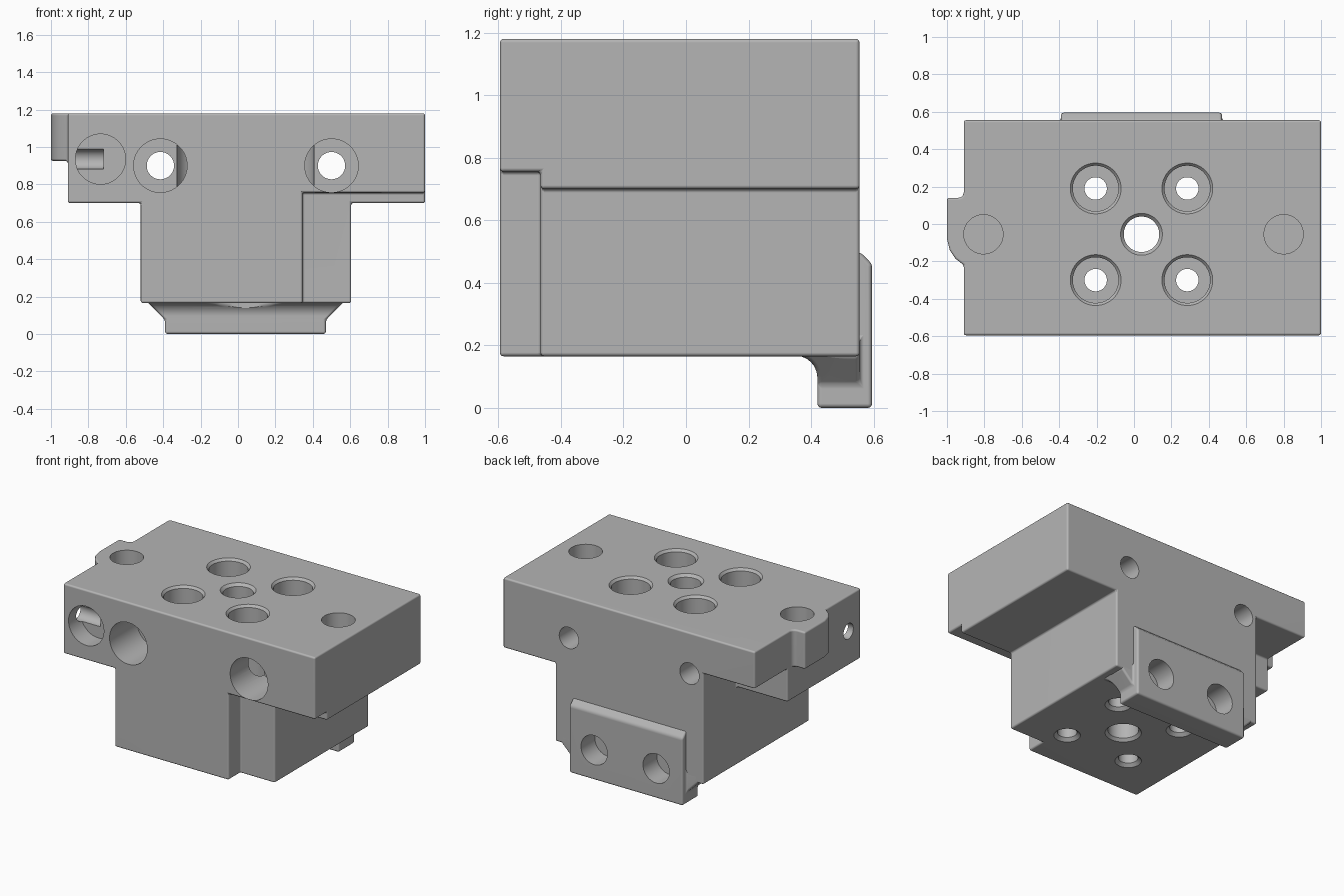
import bpy, bmesh, math
from mathutils import Vector

if "Cube" in bpy.data.objects:
    bpy.data.objects.remove(bpy.data.objects["Cube"], do_unlink=True)

steel = bpy.data.materials.new("grey_steel")
steel.use_nodes = True
GREY = (0.46, 0.46, 0.46, 1)
steel.diffuse_color = GREY
steel.node_tree.nodes["Principled BSDF"].inputs["Base Color"].default_value = GREY


def finish(bm, name):
    bmesh.ops.recalc_face_normals(bm, faces=bm.faces)
    mesh = bpy.data.meshes.new(name)
    bm.to_mesh(mesh)
    bm.free()
    mesh.materials.append(steel)
    obj = bpy.data.objects.new(name, mesh)
    bpy.context.collection.objects.link(obj)
    return obj


def prism(name, pts, axis, a, b):
    """Extrude a 2D outline along an axis from a to b."""
    place = {"x": lambda u, v, w: (w, u, v),
             "y": lambda u, v, w: (u, w, v),
             "z": lambda u, v, w: (u, v, w)}[axis]
    bm = bmesh.new()
    lo = [bm.verts.new(place(u, v, a)) for u, v in pts]
    hi = [bm.verts.new(place(u, v, b)) for u, v in pts]
    bm.faces.new(lo)
    bm.faces.new(hi)
    for i in range(len(pts)):
        j = (i + 1) % len(pts)
        bm.faces.new((lo[i], lo[j], hi[j], hi[i]))
    return finish(bm, name)


def box(name, x, y, z):
    return prism(name, [(x[0], y[0]), (x[1], y[0]), (x[1], y[1]), (x[0], y[1])], "z", *z)


def bore(start, direction, profile, segments=48):
    """Turned cutter: profile holds (radius, depth) pairs along the direction."""
    turn = Vector((0, 0, 1)).rotation_difference(Vector(direction))
    bm = bmesh.new()
    rings = []
    for r, d in profile:
        angles = [2 * math.pi * (i + 0.5) / segments for i in range(segments)]
        rings.append([bm.verts.new(Vector(start) + turn @ Vector((r * math.cos(t), r * math.sin(t), d)))
                      for t in angles])
    bm.faces.new(rings[0])
    bm.faces.new(rings[-1])
    for p, q in zip(rings, rings[1:]):
        for i in range(segments):
            j = (i + 1) % segments
            bm.faces.new((p[i], p[j], q[j], q[i]))
    return finish(bm, "bore_cutter")


def bake(obj):
    """Apply all modifiers."""
    dg = bpy.context.evaluated_depsgraph_get()
    dg.update()
    mesh = bpy.data.meshes.new_from_object(obj.evaluated_get(dg))
    obj.modifiers.clear()
    obj.data = mesh


def combine(obj, other, operation, keep=False):
    mod = obj.modifiers.new(operation, "BOOLEAN")
    mod.operation, mod.object, mod.solver = operation, other, "EXACT"
    bake(obj)
    if keep:
        other.hide_render = True
    else:
        bpy.data.objects.remove(other, do_unlink=True)


def round_edges(obj, width):
    """Merge coplanar faces, then round every sharp edge."""
    bm = bmesh.new()
    bm.from_mesh(obj.data)
    bmesh.ops.remove_doubles(bm, verts=bm.verts, dist=0.0005)
    bmesh.ops.dissolve_limit(bm, angle_limit=0.02, verts=bm.verts, edges=bm.edges)
    bm.to_mesh(obj.data)
    bm.free()
    mod = obj.modifiers.new("rounding", "BEVEL")
    mod.width, mod.segments = width, 3
    mod.limit_method, mod.angle_limit = "ANGLE", math.radians(40)
    mod.use_clamp_overlap = False
    bake(obj)


def smooth(obj):
    bpy.ops.object.select_all(action="DESELECT")
    obj.select_set(True)
    bpy.context.view_layer.objects.active = obj
    bpy.ops.object.shade_smooth_by_angle(angle=math.radians(35))
    mod = obj.modifiers.new("even_shading", "WEIGHTED_NORMAL")
    mod.keep_sharp = True


def arc(cx, cy, r, start, end, n):
    steps = [math.radians(start + (end - start) * i / n) for i in range(n + 1)]
    return [(cx + r * math.cos(t), cy + r * math.sin(t)) for t in steps]


# Main body: wide head on a narrower stem
body = prism("body_block", [(-.52, .165), (.605, .165), (.605, .7), (1, .7), (1, 1.18),
                            (-.91, 1.18), (-.91, .7), (-.52, .7)], "y", -.595, .555)
combine(body, box("corner_cutter", (.345, 1.2), (-.8, -.465), (0, .755)), "DIFFERENCE")
combine(body, box("undercut_cutter", (-1.2, -.52), (.2, .8), (.5, .925)), "DIFFERENCE")

# Side lug with a filleted root and a curved front
lug = [(-.85, .17)] + arc(-.94, .17, .03, 0, -90, 3) + [
    (-1, .14), (-1, -.08), (-.985, -.14), (-.955, -.185), (-.91, -.22), (-.85, -.22)]
combine(body, prism("lug", lug, "z", .925, 1.18), "UNION")
round_edges(body, .012)

# Rear foot: filleted front, flared sides, relieved around the centre bore
foot_side = [(.42, -.0)] + arc(.35, .097, .07, 0, 90, 6) + [(.35, .22), (.555, .22), (.555, 0)]
foot = prism("rear_foot", foot_side, "x", -.6, .7)
flare = [(-.39, -.1), (.47, -.1), (.47, .075), (.56, .165), (.56, .3),
         (-.48, .3), (-.48, .165), (-.39, .075)]
combine(foot, prism("flare", flare, "y", .2, .8), "INTERSECT")
combine(foot, bore((.04, -.055, -.1), (0, 0, 1), [(.46, 0), (.46, .5)], 96), "DIFFERENCE")
plate = [(.52, 0), (.595, 0), (.595, .46), (.555, .5), (.52, .5)]
combine(foot, prism("plate", plate, "x", -.39, .47), "UNION")
round_edges(foot, .014)

# Four counterbored vertical holes and the centre bore
holes = []
for x in (-.205, .285):
    for y in (-.3, .19):
        holes.append(bore((x, y, 1.18), (0, 0, -1), [
            (.136, -.05), (.136, 0), (.122, .016), (.122, .68), (.06, .68),
            (.06, .995), (.082, 1.015), (.082, 1.1)]))
holes.append(bore((.04, -.055, 1.18), (0, 0, -1), [
    (.112, -.05), (.112, 0), (.095, .018), (.095, .997), (.112, 1.015), (.112, 1.1)]))

# Blind locating holes in the top
for x in (-.805, .8):
    holes.append(bore((x, -.055, 1.18), (0, 0, -1), [(.105, -.05), (.105, .2)]))

# Counterbored holes from front to back
for x in (-.415, .5):
    holes.append(bore((x, -.595, .9), (0, 1, 0), [
        (.143, -.05), (.143, .297), (.073, .297), (.073, 1.3)]))

# Front port and the small side hole that meets it
holes.append(bore((-.735, -.595, .935), (0, 1, 0), [(.134, -.05), (.134, .133)]))
holes.append(bore((-.91, -.46, .935), (1, 0, 0), [(.053, -.05), (.053, .19)], 32))
for cutter in holes:
    combine(body, cutter, "DIFFERENCE")

# Two blind holes in the rear plate, running on into the body
for x in (-.19, .28):
    cutter = bore((x, .595, .205), (0, -1, 0), [(.1, -.05), (.1, .15)])
    combine(foot, cutter, "DIFFERENCE", keep=True)
    combine(body, cutter, "DIFFERENCE")

smooth(body)
smooth(foot)
